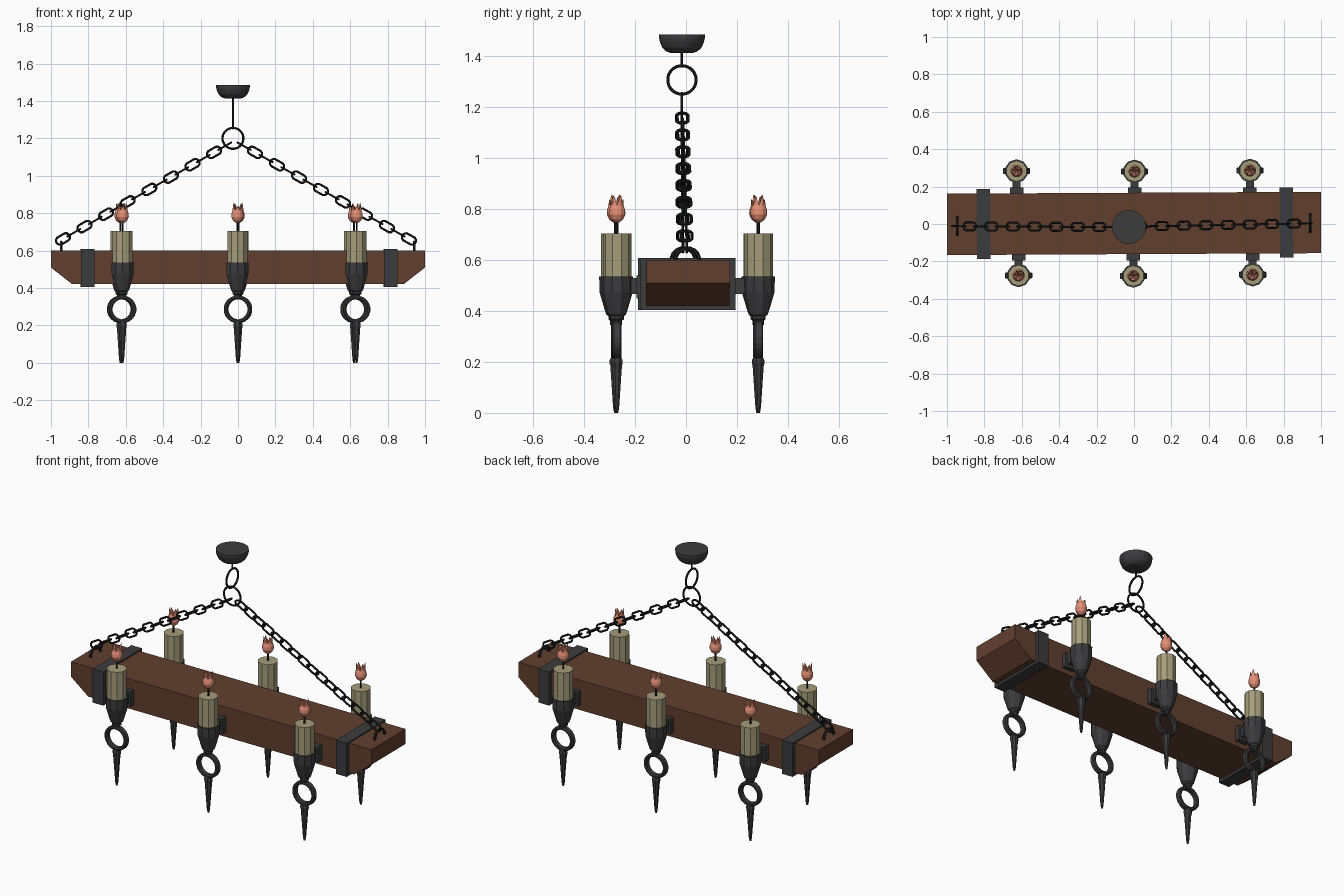
import bpy, bmesh, math
from mathutils import Matrix, Vector

if "Cube" in bpy.data.objects:
    bpy.data.objects.remove(bpy.data.objects["Cube"])


def material(name, rgb):
    m = bpy.data.materials.new(name)
    m.diffuse_color = (*rgb, 1)
    m.use_nodes = True
    m.node_tree.nodes["Principled BSDF"].inputs["Base Color"].default_value = m.diffuse_color
    return m


WOOD = material("wood", (0.12, 0.05, 0.028))
IRON = material("iron", (0.045, 0.045, 0.048))
DARK = material("dark_iron", (0.014, 0.014, 0.015))
WAX = material("wax", (0.38, 0.34, 0.2))
FIRE = material("fire", (0.8, 0.28, 0.18))


def finish(bm, name, mat, matrix=Matrix()):
    bmesh.ops.recalc_face_normals(bm, faces=bm.faces)
    me = bpy.data.meshes.new(name)
    bm.to_mesh(me)
    bm.free()
    me.materials.append(mat)
    return place(me, name, matrix)


def place(me, name, matrix):
    ob = bpy.data.objects.new(name, me)
    ob.matrix_world = matrix
    bpy.context.collection.objects.link(ob)
    return ob


def box(name, lo, hi, mat, matrix=Matrix()):
    bm = bmesh.new()
    bmesh.ops.create_cube(bm, size=1)
    for v in bm.verts:
        v.co = [(a + b) / 2 + c * (b - a) for a, b, c in zip(lo, hi, v.co)]
    return finish(bm, name, mat, matrix)


def bridge(bm, rings, closed=False):
    n = len(rings[0])
    for a, b in zip(rings, rings[1:] + (rings[:1] if closed else [])):
        for i in range(n):
            j = (i + 1) % n
            bm.faces.new((a[i], a[j], b[j], b[i]))


def lathe(name, profile, sides, mat, loc):
    """Revolve (radius, z) points round z and cap both ends."""
    bm = bmesh.new()
    rings = []
    for r, z in profile:
        angles = [2 * math.pi * (i + 0.5) / sides for i in range(sides)]
        rings.append([bm.verts.new((r * math.cos(a), r * math.sin(a), z)) for a in angles])
    bridge(bm, rings)
    bm.faces.new(rings[0])
    bm.faces.new(rings[-1])
    return finish(bm, name, mat, Matrix.Translation(loc))


def loop(name, radius, stretch, section, steps, mat, matrix):
    """Sweep a (radial, depth) section round a circle or stadium in local XY."""
    bm = bmesh.new()
    rings = []
    for i in range(steps):
        a = 2 * math.pi * (i + 0.5) / steps
        n = Vector((math.cos(a), math.sin(a), 0))
        c = n * radius + Vector((math.copysign(stretch, n.x), 0, 0))
        rings.append([bm.verts.new(c + n * r + Vector((0, 0, d))) for r, d in section])
    bridge(bm, rings, True)
    return finish(bm, name, mat, matrix)


def wire(r, n=6):
    return [(r * math.cos(2 * math.pi * i / n), r * math.sin(2 * math.pi * i / n)) for i in range(n)]


def frame(loc, x, y):
    x, y = Vector(x).normalized(), Vector(y).normalized()
    return Matrix.Translation(loc) @ Matrix((x, y, x.cross(y))).transposed().to_4x4()


# Wooden beam with chamfered lower ends, very slightly turned
turn = Matrix.Translation((0, 0.003, 0)) @ Matrix.Rotation(0.005, 4, 'Z')
bm = bmesh.new()
outline = [(-1, 0.6), (-1, 0.51), (-0.885, 0.42), (0.885, 0.42), (1, 0.51), (1, 0.6)]
ends = [[bm.verts.new((x, y, z)) for x, z in outline] for y in (-0.164, 0.164)]
bridge(bm, ends)
for e in ends:
    bm.faces.new(e)
finish(bm, "beam", WOOD, turn)

# Iron straps round the beam
for x in (-0.805, 0.815):
    box("strap", (x - 0.036, -0.187, 0.405), (x + 0.036, 0.187, 0.608), IRON, turn)

# Ceiling cup, rod and the two hanging rings
hub = Vector((-0.027, -0.016, 0))
lathe("ceiling_cup", [(0.045, 1.414), (0.062, 1.42), (0.078, 1.435), (0.087, 1.455),
                      (0.091, 1.472), (0.091, 1.486)], 20, IRON, hub)
lathe("ceiling_rod", [(0.005, 1.36), (0.005, 1.42)], 6, DARK, hub)
loop("upper_ring", 0.056, 0, wire(0.006), 24, DARK, frame(hub + Vector((0, 0, 1.308)), (0, 1, 0), (0, 0, 1)))
loop("lower_ring", 0.056, 0, wire(0.006), 24, DARK, frame(hub + Vector((0, 0, 1.2)), (1, 0, 0), (0, 0, 1)))

# Chains: links alternate between facing front and facing up
link = None
for start, end in (((0.091, -0.012, 1.125), (0.914, 0.003, 0.662)),
                   ((-0.128, -0.016, 1.125), (-0.936, -0.012, 0.662))):
    a, b = Vector(start), Vector(end)
    step = (b - a) / 14
    across = step.cross(Vector((0, 1, 0)))
    for k in range(-1, 15):
        m = frame(a + step * k, step, across if k % 2 == 0 else step.cross(across))
        if link:
            place(link.data, "chain_link", m)
        else:
            link = loop("chain_link", 0.022, 0.018, wire(0.006), 12, DARK, m)

# Staples holding the chain ends
for x, y in ((-0.945, -0.01), (0.942, 0.005)):
    loop("staple", 0.047, 0, wire(0.008), 16, DARK, frame((x, y, 0.6), (0, 1, 0), (0, 0, 1)))


def flame(loc):
    """Tulip-shaped flame with pointed petals."""
    bm = bmesh.new()
    n = 12
    rings = []
    for r, z in ((0.008, 0.748), (0.024, 0.76), (0.033, 0.78), (0.032, 0.797), (0.026, 0.815)):
        rings.append([bm.verts.new((r * math.cos(2 * math.pi * i / n),
                                    r * math.sin(2 * math.pi * i / n), z)) for i in range(n)])
    bridge(bm, rings)
    bm.faces.new(rings[0])
    floor = bm.verts.new((0, 0, 0.79))
    top = rings[-1]
    for p in range(0, n, 2):
        # Each petal spans two segments and ends in a tip
        t = 2 * math.pi * (p + 1.3) / n
        h = (0.858, 0.838, 0.85)[p // 2 % 3]
        tip = bm.verts.new((0.025 * math.cos(t), 0.025 * math.sin(t), h))
        v0, v1, v2 = top[p], top[p + 1], top[(p + 2) % n]
        for tri in ((v0, v1, tip), (v1, v2, tip), (v2, floor, tip), (floor, v0, tip)):
            bm.faces.new(tri)
    finish(bm, "flame", FIRE, Matrix.Translation(loc))


# Six candle brackets, three on each long side
spots = [(-0.617, -0.275), (-0.003, -0.278), (0.634, -0.271),
         (-0.628, 0.283), (0.003, 0.281), (0.62, 0.286)]
for x, y in spots:
    s = math.copysign(1, y)
    loc = (x, y, 0)
    ys = sorted((s * 0.15, s * 0.195))
    box("bracket_plate", (x - 0.036, ys[0], 0.45), (x + 0.036, ys[1], 0.54), IRON)
    ys = sorted((s * 0.18, s * 0.24))
    box("bracket_arm", (x - 0.022, ys[0], 0.468), (x + 0.022, ys[1], 0.53), IRON)
    lathe("candle_holder", [(0.02, 0.345), (0.02, 0.362), (0.027, 0.368), (0.027, 0.38), (0.035, 0.386),
                            (0.04, 0.4), (0.062, 0.475), (0.063, 0.535)], 10, IRON, loc)
    lathe("candle", [(0.056, 0.52), (0.056, 0.705)], 10, WAX, loc)
    lathe("wick", [(0.005, 0.7), (0.005, 0.77)], 6, DARK, loc)
    flame(loc)
    # Iron ring with a rectangular section under the holder
    loop("drop_ring", 0.064, 0, [(-0.01, -0.012), (-0.004, -0.017), (0.004, -0.017), (0.01, -0.012),
                                 (0.01, 0.012), (0.004, 0.017), (-0.004, 0.017), (-0.01, 0.012)],
         20, IRON, frame((x, y, 0.286), (1, 0, 0), (0, 0, 1)))
    lathe("spike", [(0.005, 0), (0.009, 0.02), (0.021, 0.185), (0.024, 0.195), (0.024, 0.206),
                    (0.018, 0.218)], 8, IRON, loc)
